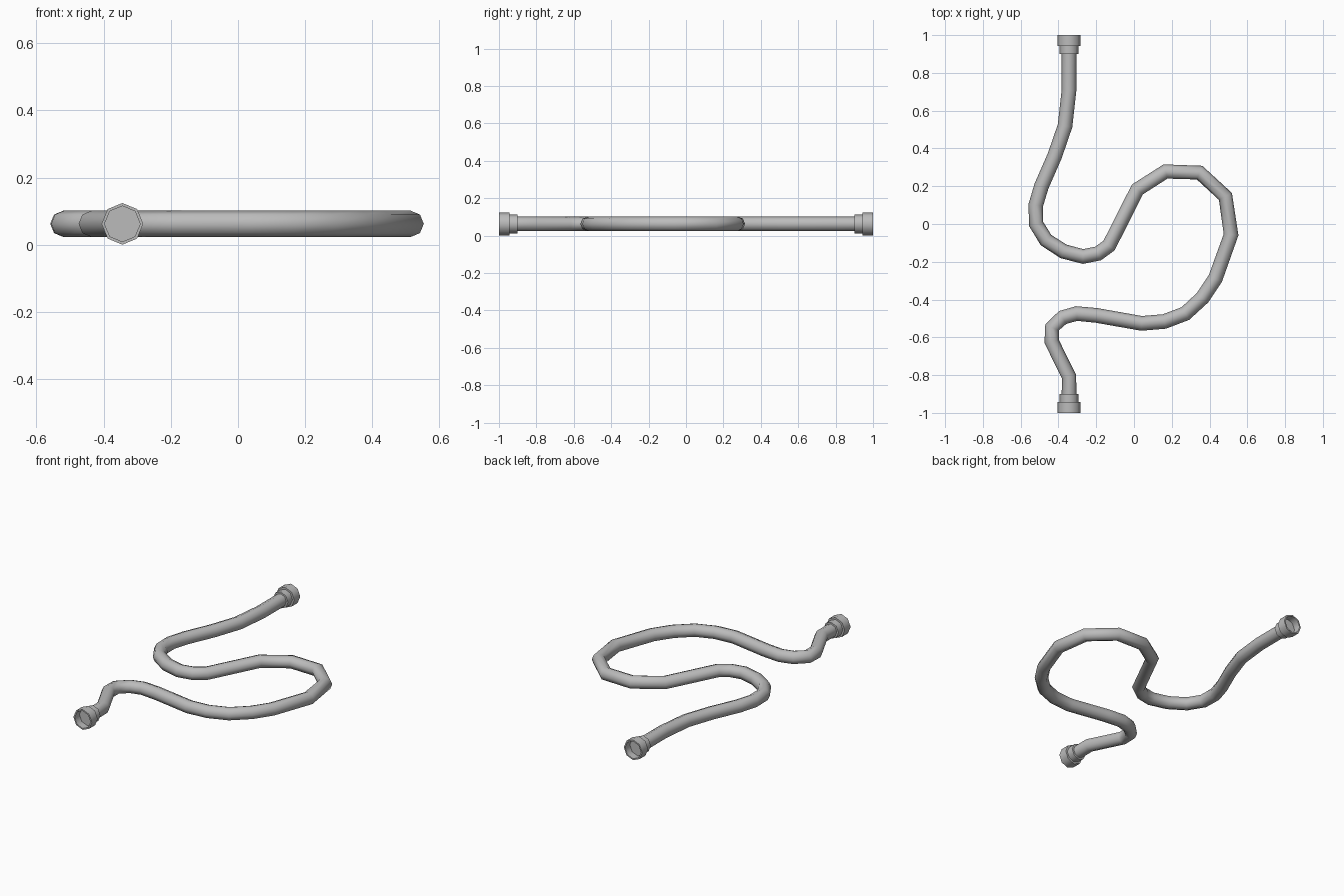
import bpy
import bmesh
from math import cos, sin, pi, radians
from mathutils import Vector

if "Cube" in bpy.data.objects:
    bpy.data.objects.remove(bpy.data.objects["Cube"], do_unlink=True)

SIDES = 8
HEIGHT = 0.0625      # height of the hose centre line
END_X = -0.344       # both fittings share this x
HOSE_RADIUS = 0.039

grey = bpy.data.materials.new("hose_grey")
grey.use_nodes = True
colour = (0.5, 0.5, 0.5, 1)
grey.diffuse_color = colour
grey.node_tree.nodes["Principled BSDF"].inputs["Base Color"].default_value = colour


def ring(bm, centre, side, up, radius):
    """Add one octagon of vertices with a corner pointing up."""
    angles = [2 * pi * i / SIDES for i in range(SIDES)]
    return [bm.verts.new(centre + radius * (cos(a) * side + sin(a) * up)) for a in angles]


def skin(bm, rings):
    """Bridge consecutive rings and cap the first and last."""
    for a, b in zip(rings, rings[1:]):
        for i in range(SIDES):
            j = (i + 1) % SIDES
            bm.faces.new((a[i], a[j], b[j], b[i]))
    bm.faces.new(rings[0])
    bm.faces.new(rings[-1])
    bmesh.ops.recalc_face_normals(bm, faces=bm.faces)


def finish(bm, name):
    """Turn the mesh into a smooth-shaded object with sharp rims."""
    mesh = bpy.data.meshes.new(name)
    bm.to_mesh(mesh)
    bm.free()
    mesh.materials.append(grey)
    obj = bpy.data.objects.new(name, mesh)
    bpy.context.collection.objects.link(obj)
    bpy.ops.object.select_all(action="DESELECT")
    obj.select_set(True)
    bpy.context.view_layer.objects.active = obj
    bpy.ops.object.shade_smooth_by_angle(angle=radians(60))
    return obj


UP = Vector((0, 0, 1))

# Hose: an octagon swept along the winding path, from back to front
path = [
    (END_X, 0.94), (END_X, 0.71), (-0.365, 0.52), (-0.42, 0.36), (-0.49, 0.2),
    (-0.52, 0.1), (-0.518, 0), (-0.466, -0.085), (-0.373, -0.145), (-0.27, -0.172),
    (-0.19, -0.156), (-0.132, -0.114), (0.018, 0.183), (0.167, 0.278), (0.347, 0.272),
    (0.484, 0.146), (0.514, -0.056), (0.431, -0.288), (0.363, -0.39), (0.272, -0.474),
    (0.161, -0.516), (0.04, -0.526), (-0.198, -0.484), (-0.304, -0.474), (-0.378, -0.495),
    (-0.434, -0.548), (-0.436, -0.622), (END_X, -0.807), (END_X, -0.94),
]
points = [Vector((x, y, HEIGHT)) for x, y in path]
bm = bmesh.new()
rings = []
for i, point in enumerate(points):
    before = (point - points[i - 1]).normalized() if i else Vector((0, -1, 0))
    after = (points[i + 1] - point).normalized() if i + 1 < len(points) else Vector((0, -1, 0))
    side = (before + after).normalized().cross(UP)
    rings.append(ring(bm, point, side, UP, HOSE_RADIUS))
skin(bm, rings)
finish(bm, "hose")

# End fittings: a narrow neck, then a wider open cup with a recessed floor
profile = [
    (0.05, 0.9), (0.05, 0.943), (0.062, 0.943),
    (0.062, 1), (0.053, 1), (0.053, 0.955),
]
for name, direction in (("back_fitting", 1), ("front_fitting", -1)):
    bm = bmesh.new()
    rings = [
        ring(bm, Vector((END_X, direction * y, HEIGHT)), Vector((1, 0, 0)), UP, radius)
        for radius, y in profile
    ]
    skin(bm, rings)
    finish(bm, name)
